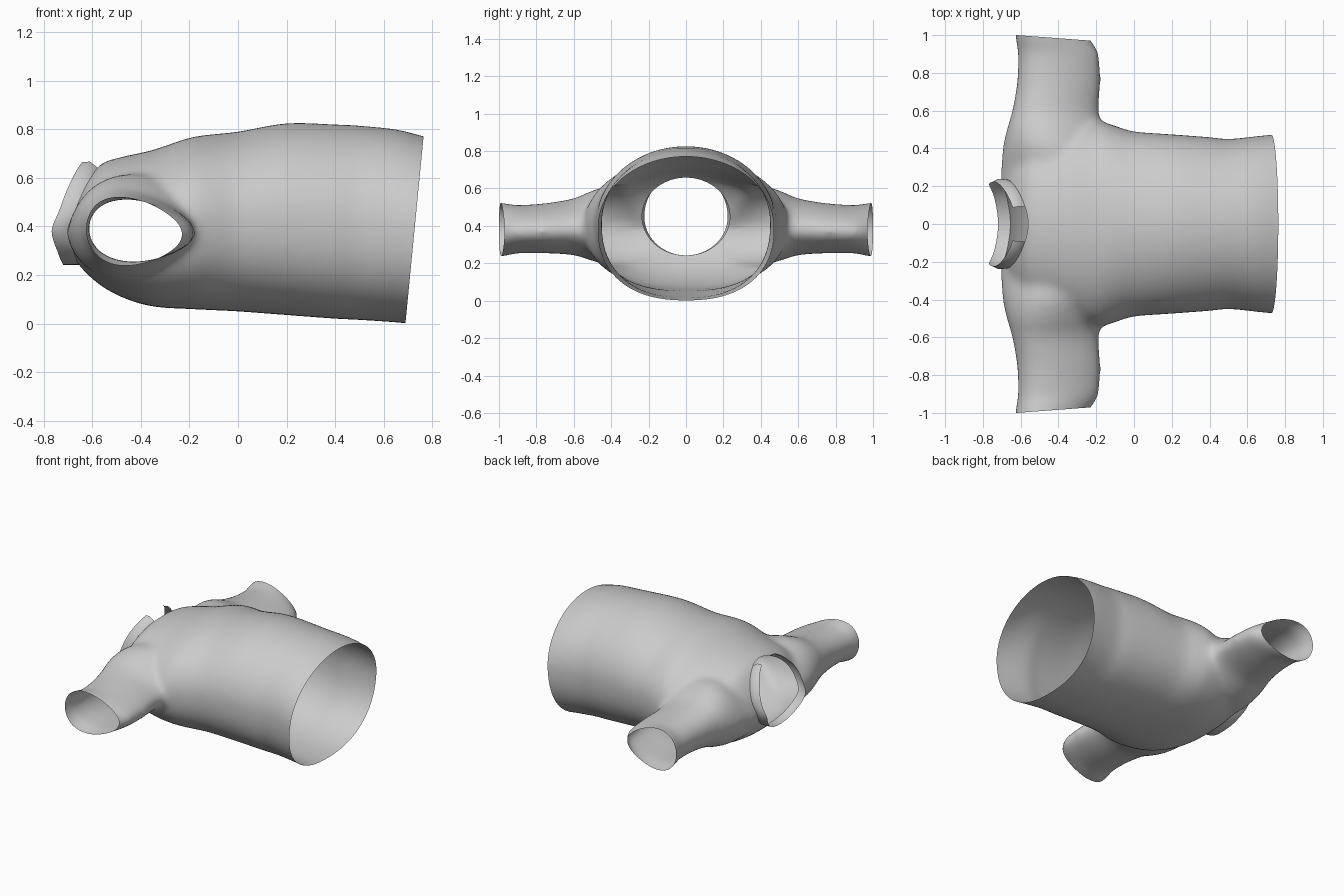
import bpy, bmesh, math
from mathutils import Vector
from mathutils.bvhtree import BVHTree

cube = bpy.data.objects.get("Cube")
if cube:
    bpy.data.objects.remove(cube)

cloth = bpy.data.materials.new("light grey cloth")
cloth.use_nodes = True
GREY = (0.6, 0.6, 0.6, 1)
cloth.diffuse_color = GREY
cloth.node_tree.nodes["Principled BSDF"].inputs["Base Color"].default_value = GREY


def spline(stations, steps=6):
    """Smooth Catmull-Rom blend through rows of station values."""
    rows = [stations[0]] + stations + [stations[-1]]
    out = []
    for a, b, c, d in zip(rows, rows[1:], rows[2:], rows[3:]):
        for k in range(steps):
            t = k / steps
            out.append([q + t / 2 * (r - p + t * (2*p - 5*q + 4*r - s + t * (3*(q - r) + s - p)))
                        for p, q, r, s in zip(a, b, c, d)])
    return out + [list(stations[-1])]


def loft(bm, rings):
    """Closed tube through rings of points."""
    loops = [[bm.verts.new(p) for p in ring] for ring in rings]
    n = len(loops[0])
    for a, b in zip(loops, loops[1:]):
        for i in range(n):
            bm.faces.new((a[i], a[(i + 1) % n], b[(i + 1) % n], b[i]))
    bm.faces.new(loops[0])
    bm.faces.new(loops[-1])


ANGLES = [math.tau * i / 64 for i in range(64)]


def torso_ring(x, half_width, low, high):
    """Oval, a little squarer in its lower half."""
    mid, rz = (low + high) / 2, (high - low) / 2
    ring = []
    for a in ANGLES:
        c, s = math.cos(a), math.sin(a)
        power = 0.85 if s < 0 else 1
        ring.append((x, half_width * math.copysign(abs(c) ** power, c),
                     mid + rz * math.copysign(abs(s) ** power, s)))
    return ring


def sleeve_ring(y, x0, x1, low, high, slant):
    """Egg shape; slant leans the upper half back."""
    mid, rx, rz = (low + high) / 2, (x1 - x0) / 2, (high - low) / 2
    ring = []
    for a in ANGLES:
        c, s = math.cos(a), math.sin(a)
        z = rz * (s * (1 - 0.25 * c) - 0.08 * c)
        ring.append(((x0 + x1) / 2 + rx * c + slant * max(z, 0), y, mid + z))
    return ring


# torso: x, half width, underside, top
torso = [(-0.70, 0.08, 0.36, 0.43), (-0.69, 0.19, 0.30, 0.48), (-0.65, 0.32, 0.235, 0.565),
         (-0.57, 0.43, 0.16, 0.655), (-0.47, 0.48, 0.105, 0.688), (-0.35, 0.52, 0.07, 0.715),
         (-0.2, 0.545, 0.06, 0.765), (-0.1, 0.52, 0.055, 0.78), (0, 0.49, 0.05, 0.79),
         (0.2, 0.475, 0.035, 0.825), (0.4, 0.46, 0.02, 0.82), (0.5, 0.45, 0.015, 0.815),
         (0.65, 0.465, 0.005, 0.80), (0.75, 0.475, -0.005, 0.775), (0.85, 0.475, -0.01, 0.75)]
# sleeve: y, front edge, back edge, underside, top, slant
sleeve = [(0, -0.70, -0.1, 0.2, 0.58, 0.5), (0.25, -0.707, -0.1, 0.18, 0.60, 0.45),
          (0.4, -0.697, -0.13, 0.19, 0.605, 0.25), (0.5, -0.675, -0.16, 0.215, 0.58, 0.1),
          (0.6, -0.645, -0.185, 0.245, 0.54, 0), (0.75, -0.62, -0.175, 0.255, 0.515, 0),
          (0.9, -0.615, -0.185, 0.255, 0.505, 0), (0.97, -0.625, -0.225, 0.24, 0.515, 0),
          (1.06, -0.63, -0.29, 0.235, 0.525, 0)]

bm = bmesh.new()
loft(bm, [torso_ring(*r) for r in spline(torso)])
for side in (1, -1):
    loft(bm, [sleeve_ring(side * r[0], *r[1:]) for r in spline(sleeve)])
bmesh.ops.recalc_face_normals(bm, faces=bm.faces)
mesh = bpy.data.meshes.new("shirt_body")
bm.to_mesh(mesh)
bm.free()
shirt = bpy.data.objects.new("shirt_body", mesh)
bpy.context.collection.objects.link(shirt)

# fuse torso and sleeves into one soft skin
fuse = shirt.modifiers.new("fuse", 'REMESH')
fuse.mode = 'VOXEL'
fuse.voxel_size = 0.016
soft = shirt.modifiers.new("soften", 'SMOOTH')
soft.factor = 0.5
soft.iterations = 20
bpy.context.view_layer.update()
bm = bmesh.new()
bm.from_object(shirt, bpy.context.evaluated_depsgraph_get())
shirt.modifiers.clear()
skin = BVHTree.FromBMesh(bm)


def cut(point, normal):
    bmesh.ops.bisect_plane(bm, geom=bm.verts[:] + bm.edges[:] + bm.faces[:],
                           plane_co=point, plane_no=normal, clear_outer=True)


# open hem and cuffs
cut((0.728, 0, 0.4), (1, 0, -0.097))
for side in (1, -1):
    cut((-0.62, side, 0.4), (0.075, side, 0))

# open neck, its edge trimmed to an oval
NECK_Z, NECK_RY, NECK_RZ = 0.45, 0.235, 0.208


def neck_point(a):
    """Point of the neckline on the skin."""
    y, z = NECK_RY * math.cos(a), NECK_Z + NECK_RZ * math.sin(a)
    hit = skin.ray_cast(Vector((-2, y, z)), Vector((1, 0, 0)))[0]
    return Vector(hit)


def neck_polar(co):
    p, q = co.y / NECK_RY, (co.z - NECK_Z) / NECK_RZ
    return math.hypot(p, q), math.atan2(q, p)


bmesh.ops.delete(bm, geom=[v for v in bm.verts if v.co.x < -0.4 and neck_polar(v.co)[0] < 1],
                 context='VERTS')
for v in bm.verts:
    if v.is_boundary and v.co.x < -0.4 and neck_polar(v.co)[0] < 1.4:
        v.co = neck_point(neck_polar(v.co)[1])
bm.to_mesh(mesh)
bm.free()

# collar: a standing band around the neckline, open at the top
bm = bmesh.new()
GAP, COUNT = 0.4, 72
rows = []
for i in range(COUNT + 1):
    a = math.pi / 2 + GAP + (math.tau - 2 * GAP) * i / COUNT
    base = neck_point(a)
    lift = max(0, math.sin(a))
    rim = base + Vector((-0.065, -0.012 * math.cos(a), 0.025 * lift))
    mid = (base + rim) / 2 + Vector((0, 0.01 * math.cos(a), 0.015 * lift))
    rows.append([bm.verts.new(p) for p in (base, mid, rim)])
for r, s in zip(rows, rows[1:]):
    for j in range(2):
        bm.faces.new((r[j], r[j + 1], s[j + 1], s[j]))
bmesh.ops.recalc_face_normals(bm, faces=bm.faces)
band = bpy.data.meshes.new("collar")
bm.to_mesh(band)
bm.free()
collar = bpy.data.objects.new("collar", band)
bpy.context.collection.objects.link(collar)

for ob in (shirt, collar):
    ob.data.materials.clear()
    ob.data.materials.append(cloth)
    bpy.ops.object.select_all(action='DESELECT')
    ob.select_set(True)
    bpy.context.view_layer.objects.active = ob
    bpy.ops.object.shade_smooth_by_angle(angle=math.radians(50))
